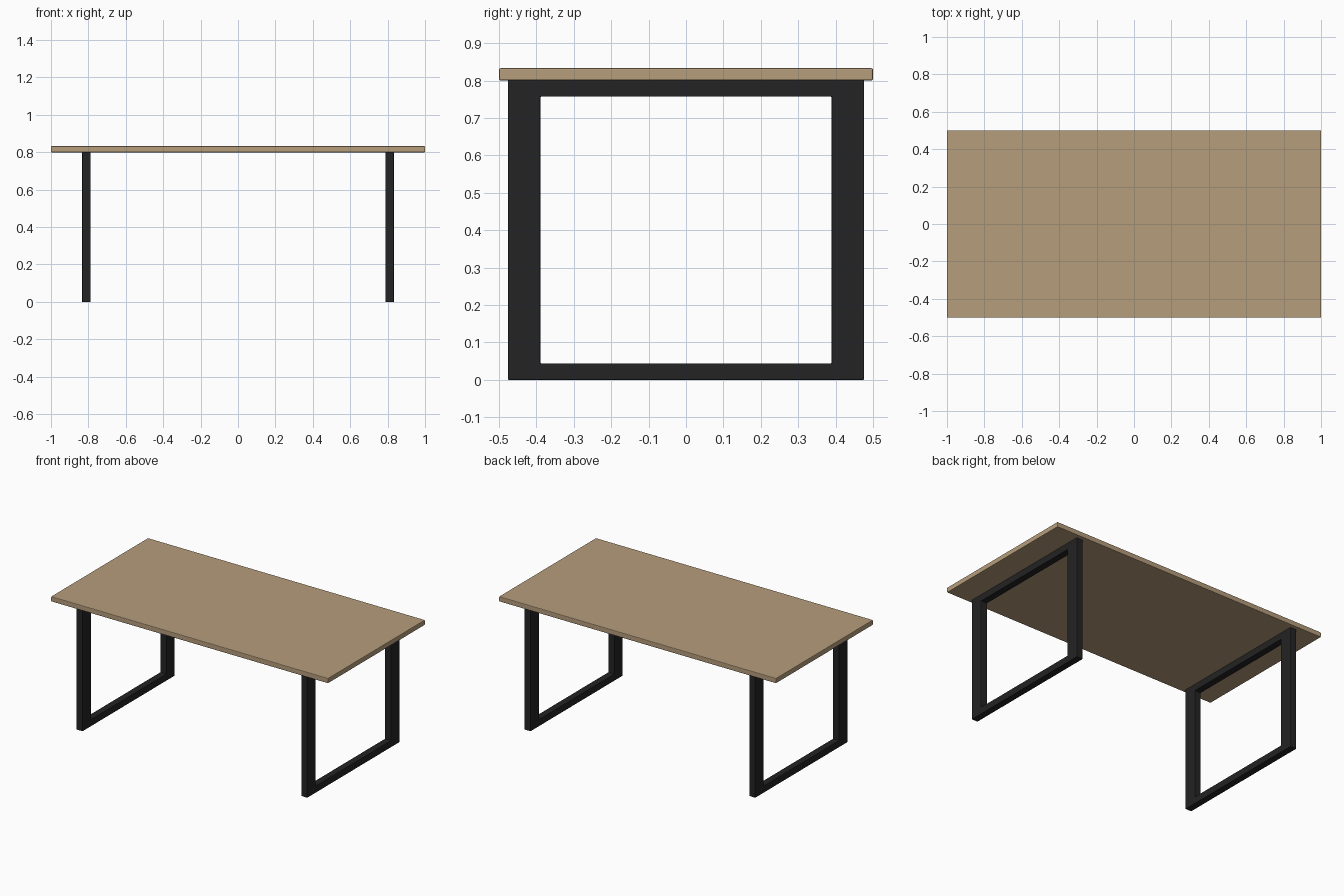
import bpy, bmesh

if "Cube" in bpy.data.objects:
    bpy.data.objects.remove(bpy.data.objects["Cube"])


def material(name, color):
    m = bpy.data.materials.new(name)
    m.diffuse_color = color
    m.use_nodes = True
    m.node_tree.nodes["Principled BSDF"].inputs["Base Color"].default_value = m.diffuse_color
    return m


def finish(name, bm, mat, bevel):
    bmesh.ops.recalc_face_normals(bm, faces=bm.faces)
    me = bpy.data.meshes.new(name)
    bm.to_mesh(me)
    bm.free()
    me.materials.append(mat)
    ob = bpy.data.objects.new(name, me)
    bpy.context.collection.objects.link(ob)
    mod = ob.modifiers.new("soft_edges", 'BEVEL')
    mod.width = bevel
    mod.segments = 2
    mod.limit_method = 'ANGLE'
    return ob


wood = material("wood", (0.47, 0.34, 0.20, 1))
metal = material("black_metal", (0.017, 0.017, 0.017, 1))

# Table top: thin slab with eased edges
bm = bmesh.new()
bmesh.ops.create_cube(bm, size=1)
bmesh.ops.scale(bm, vec=(2.0, 1.0, 0.033), verts=bm.verts)
bmesh.ops.translate(bm, vec=(0, 0, 0.8165), verts=bm.verts)
finish("table_top", bm, wood, 0.004)


# Leg frame: closed rectangular loop with wide posts and slim rails
def leg_frame(name, x):
    outer = [(-0.476, 0.0), (0.476, 0.0), (0.476, 0.80), (-0.476, 0.80)]
    inner = [(-0.389, 0.044), (0.389, 0.044), (0.389, 0.757), (-0.389, 0.757)]
    bm = bmesh.new()
    rings = [[bm.verts.new((x + dx, y, z)) for y, z in loop]
             for dx, loop in ((-0.022, outer), (0.022, outer),
                              (0.022, inner), (-0.022, inner))]
    for a in range(4):
        r, s = rings[a], rings[(a + 1) % 4]
        for i in range(4):
            j = (i + 1) % 4
            bm.faces.new((r[i], r[j], s[j], s[i]))
    finish(name, bm, metal, 0.002)


leg_frame("left_leg_frame", -0.811)
leg_frame("right_leg_frame", 0.811)
